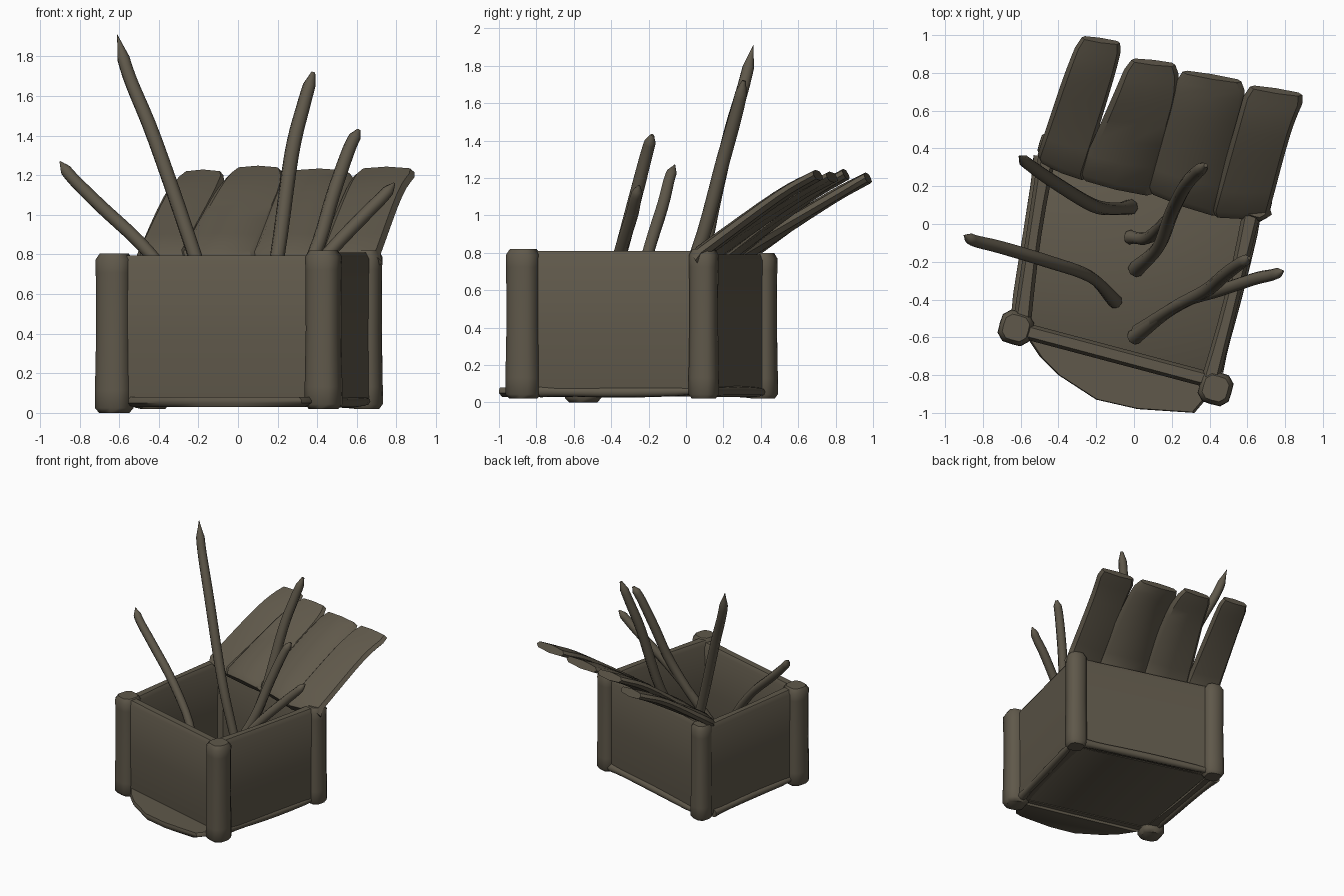
import bpy, bmesh
from math import cos, sin, pi, radians
from mathutils import Vector

if "Cube" in bpy.data.objects:
    bpy.data.objects.remove(bpy.data.objects["Cube"], do_unlink=True)

wood = bpy.data.materials.new("dark_wood")
wood.use_nodes = True
COLOUR = (0.115, 0.098, 0.069, 1)
wood.diffuse_color = COLOUR
shader = next(n for n in wood.node_tree.nodes if n.type == "BSDF_PRINCIPLED")
shader.inputs["Base Color"].default_value = COLOUR
shader.inputs["Roughness"].default_value = 0.8


def loft(name, rings, angle=40):
    """Skin a list of equal-sized point rings and cap both ends."""
    bm = bmesh.new()
    rows = [[bm.verts.new(p) for p in ring] for ring in rings]
    n = len(rows[0])
    for a, b in zip(rows, rows[1:]):
        for i in range(n):
            j = (i + 1) % n
            bm.faces.new((a[i], a[j], b[j], b[i]))
    bm.faces.new(rows[0])
    bm.faces.new(rows[-1])
    bmesh.ops.recalc_face_normals(bm, faces=bm.faces)
    mesh = bpy.data.meshes.new(name)
    bm.to_mesh(mesh)
    bm.free()
    mesh.materials.append(wood)
    obj = bpy.data.objects.new(name, mesh)
    bpy.context.collection.objects.link(obj)
    bpy.ops.object.select_all(action="DESELECT")
    bpy.context.view_layer.objects.active = obj
    obj.select_set(True)
    bpy.ops.object.shade_smooth_by_angle(angle=radians(angle))


# Corner posts: rounded square columns with slightly swollen ends
def post(name, x, y, half, low, high, turn=-0.28):
    rings = []
    profile = ((0, 0.78), (0.03, 1), (0.14, 1), (0.5, 0.94), (0.88, 0.96), (0.96, 0.98), (1, 0.75))
    for t, s in profile:
        ring = []
        for k in range(12):
            a = 2 * pi * k / 12
            c, d = cos(a), sin(a)
            r = half * s / (abs(c) ** 4 + abs(d) ** 4) ** 0.25 * 0.93
            ring.append((x + r * cos(a + turn), y + r * sin(a + turn), low + (high - low) * t))
        rings.append(ring)
    loft(name, rings, 50)


post("front_right_post", -0.625, -0.55, 0.096, 0.0, 0.805)
post("front_left_post", 0.432, -0.87, 0.094, 0.02, 0.82)
post("back_left_post", 0.65, 0.095, 0.08, 0.02, 0.82)
post("back_right_post", -0.43, 0.41, 0.08, 0.02, 0.8)


# Walls: gently dished boards between the posts
def wall(name, start, end, thick, low, high, dish=0.015):
    a, b = Vector((*start, 0)), Vector((*end, 0))
    along = (b - a).normalized()
    side = Vector((-along.y, along.x, 0))
    levels = ((low, 0.42), (low + 0.03, 0.5), (0.4, 0.45), (high - 0.03, 0.5), (high, 0.3))
    rings = []
    for i in range(7):
        c = a.lerp(b, i / 6)
        bow = dish * sin(pi * i / 6)
        inner = [c + side * (thick * w - bow) + Vector((0, 0, z)) for z, w in levels]
        outer = [c - side * thick * w + Vector((0, 0, z)) for z, w in reversed(levels)]
        rings.append(inner + outer)
    loft(name, rings, 45)


wall("front_wall", (-0.575, -0.567), (0.405, -0.827), 0.085, 0.045, 0.795, 0.0)
wall("left_wall", (0.405, -0.82), (0.62, 0.05), 0.095, 0.045, 0.81)
wall("back_wall", (0.63, 0.09), (-0.42, 0.39), 0.07, 0.045, 0.79)
wall("right_wall", (-0.455, 0.39), (-0.59, -0.5), 0.095, 0.045, 0.79)


# Flat slabs made from an outline, with the underside drawn in
def slab(name, outline, low, high, under=0.97):
    c = sum((Vector(p) for p in outline), Vector((0, 0))) / len(outline)
    rings = []
    for t, s in ((0, under), (0.4, 1), (0.7, 1), (1, 0.97)):
        rings.append([(*(c + (Vector(p) - c) * s), low + (high - low) * t) for p in outline])
    loft(name, rings, 45)


slab("floor", [(-0.58, -0.56), (0.40, -0.82), (0.62, 0.07), (-0.43, 0.37)], 0.05, 0.085)
slab("front_step", [(-0.58, -0.58), (-0.5, -0.70), (-0.40, -0.80), (-0.2, -0.93), (0.02, -0.98),
                    (0.32, -1.0), (0.38, -0.93), (0.40, -0.82)], 0.03, 0.08, 0.9)


def spline(points, steps=5):
    """Smooth path through the points."""
    p = [Vector(q) for q in points]
    p = [2 * p[0] - p[1]] + p + [2 * p[-1] - p[-2]]
    path = []
    for a, b, c, d in zip(p, p[1:], p[2:], p[3:]):
        for i in range(steps):
            t = i / steps
            path.append(0.5 * (2 * b + (c - a) * t + (2 * a - 5 * b + 4 * c - d) * t * t
                               + (3 * b - a - 3 * c + d) * t ** 3))
    return path + [p[-2]]


def rod(name, points, radius, tip=0.2):
    path = spline(points)
    last = len(path) - 1
    rings = []
    for i, c in enumerate(path):
        tangent = (path[min(i + 1, last)] - path[max(i - 1, 0)]).normalized()
        u = tangent.cross(Vector((0.2, 1, 0.1))).normalized()
        v = tangent.cross(u)
        t = i / last
        r = radius * (0.8 + 0.2 * sin(pi * t) + 0.35 * max(0, 1 - t * 7))
        r *= min(1, tip + (1 - t) * 8)
        rings.append([c + r * (u * cos(a) + v * sin(a)) for a in (2 * pi * k / 8 for k in range(8))])
    loft(name, rings, 60)


# Thin rails along the bottom edges
rod("left_rail", [(0.44, -0.78, 0.06), (0.55, -0.36, 0.055), (0.65, 0.03, 0.06)], 0.03, 0.8)
rod("back_rail", [(0.60, 0.13, 0.055), (0.12, 0.265, 0.06), (-0.38, 0.41, 0.055)], 0.03, 0.8)
rod("right_rail", [(-0.50, 0.36, 0.055), (-0.56, -0.05, 0.06), (-0.63, -0.46, 0.055)], 0.03, 0.8)

# Long sticks standing in the crate
rod("tall_stick", [(-0.02, 0.09, 0.1), (-0.1, 0.08, 0.4), (-0.22, 0.1, 0.8),
                   (-0.42, 0.22, 1.38), (-0.55, 0.31, 1.7), (-0.61, 0.36, 1.91)], 0.037, 0.05)
rod("right_leaning_stick", [(-0.1, -0.41, 0.1), (-0.23, -0.28, 0.5), (-0.45, -0.2, 0.81),
                            (-0.7, -0.125, 1.05), (-0.84, -0.09, 1.19), (-0.9, -0.06, 1.27)], 0.034, 0.1)
rod("upright_stick", [(0.01, -0.24, 0.1), (0.13, -0.12, 0.45), (0.2, 0.06, 0.8),
                      (0.27, 0.2, 1.3), (0.33, 0.27, 1.55), (0.38, 0.31, 1.72)], 0.038, 0.35)
rod("upright_stick_fork", [(-0.02, -0.07, 0.1), (0.08, -0.07, 0.3), (0.19, 0.04, 0.75)], 0.034, 0.5)
rod("left_stick", [(0.0, -0.6, 0.1), (0.2, -0.45, 0.45), (0.385, -0.35, 0.8),
                   (0.48, -0.27, 1.1), (0.56, -0.21, 1.33), (0.61, -0.18, 1.43)], 0.036, 0.35)
rod("low_left_stick", [(0.02, -0.57, 0.12), (0.25, -0.42, 0.55), (0.46, -0.35, 0.81),
                       (0.64, -0.29, 1.0), (0.73, -0.27, 1.09), (0.79, -0.25, 1.16)], 0.034, 0.2)


# Lid planks fanned out behind the crate: edges run from base through shoulder to tip
def plank(name, left, right, base_z, top_z):
    heights = (base_z, base_z + (top_z - base_z) * 0.71, top_z)
    edges = [spline([(*p, z) for p, z in zip(side, heights)], 4) for side in (left, right)]
    last = len(edges[0]) - 1
    rings = []
    for i, (a, b) in enumerate(zip(*edges)):
        t = i / last
        along = edges[0][min(i + 1, last)] - edges[0][max(i - 1, 0)]
        up = (b - a).cross(along).normalized()
        mid, half = (a + b) / 2, (b - a) / 2
        half *= 0.88 if i == last else 1
        thick = 0.04 - 0.008 * t
        section = ((-1, 0), (-0.85, 0.7), (0, 1), (0.85, 0.7), (1, 0), (0.85, -0.7), (0, -1), (-0.85, -0.7))
        rings.append([mid + half * x + up * thick * y for x, y in section])
    # lower lip dropping inside the back wall
    rings.insert(0, [p + Vector((0.01, -0.03, -0.04)) for p in rings[0]])
    loft(name, rings, 40)


plank("lid_plank_1", [(-0.51, 0.37), (-0.38, 0.76), (-0.29, 0.99)],
      [(-0.26, 0.27), (-0.11, 0.76), (-0.06, 0.955)], 0.80, 1.2)
plank("lid_plank_2", [(-0.29, 0.28), (-0.125, 0.65), (-0.03, 0.87)],
      [(0.09, 0.19), (0.225, 0.64), (0.235, 0.84)], 0.80, 1.22)
plank("lid_plank_3", [(0.07, 0.21), (0.19, 0.58), (0.235, 0.81)],
      [(0.44, 0.08), (0.565, 0.55), (0.59, 0.75)], 0.80, 1.205)
plank("lid_plank_4", [(0.41, 0.08), (0.53, 0.5), (0.595, 0.73)],
      [(0.72, 0.08), (0.83, 0.48), (0.91, 0.68)], 0.80, 1.215)
